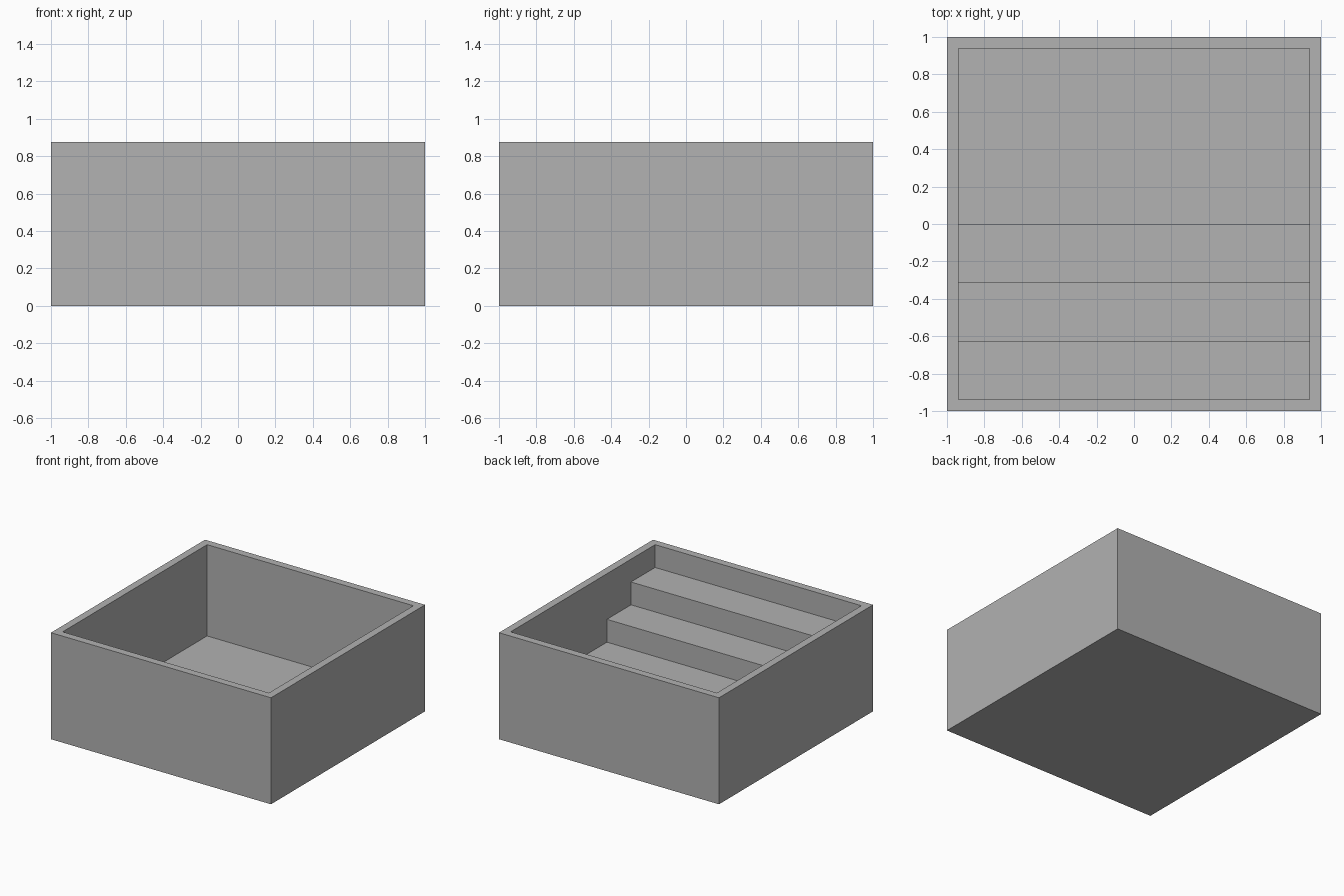
import bpy
import bmesh

SIZE = 2.0
HEIGHT = 0.875
WALL = 0.0625
FLOOR = 0.125
STEPS = 3
TREAD = 0.3125
RISE = 0.1875
INNER = SIZE / 2 - WALL

cube = bpy.data.objects.get("Cube")
if cube:
    bpy.data.objects.remove(cube, do_unlink=True)

grey = bpy.data.materials.new("plain grey")
grey.use_nodes = True
colour = (0.445, 0.445, 0.445, 1)
grey.diffuse_color = colour
grey.node_tree.nodes["Principled BSDF"].inputs["Base Color"].default_value = colour


def extrude_profile(name, profile, half_width):
    """Extrude a (y, z) outline along x into a closed solid."""
    bm = bmesh.new()
    face = bm.faces.new([bm.verts.new((-half_width, y, z)) for y, z in profile])
    moved = bmesh.ops.extrude_face_region(bm, geom=[face])["geom"]
    verts = [v for v in moved if isinstance(v, bmesh.types.BMVert)]
    bmesh.ops.translate(bm, verts=verts, vec=(2 * half_width, 0, 0))
    bmesh.ops.recalc_face_normals(bm, faces=bm.faces)
    mesh = bpy.data.meshes.new(name)
    bm.to_mesh(mesh)
    bm.free()
    mesh.materials.append(grey)
    obj = bpy.data.objects.new(name, mesh)
    bpy.context.collection.objects.link(obj)
    return obj


# Solid outer block
half = SIZE / 2
basin = extrude_profile(
    "stepped_basin", [(-half, 0), (half, 0), (half, HEIGHT), (-half, HEIGHT)], half)

# Cavity outline: open top, flat floor, stairs descending from the front wall
above = HEIGHT + WALL
outline = [(-INNER, above)]
for i in range(STEPS):
    z = HEIGHT - RISE * (i + 1)
    outline += [(-INNER + TREAD * i, z), (-INNER + TREAD * (i + 1), z)]
outline += [(-INNER + TREAD * STEPS, FLOOR), (INNER, FLOOR), (INNER, above)]
cavity = extrude_profile("cavity_cutter", outline, INNER)
cavity.hide_render = True

# Hollow the block, then discard the cutter
cut = basin.modifiers.new("hollow", "BOOLEAN")
cut.operation = "DIFFERENCE"
cut.solver = "EXACT"
cut.object = cavity
bpy.context.view_layer.objects.active = basin
bpy.ops.object.modifier_apply(modifier=cut.name)
bpy.data.objects.remove(cavity, do_unlink=True)
